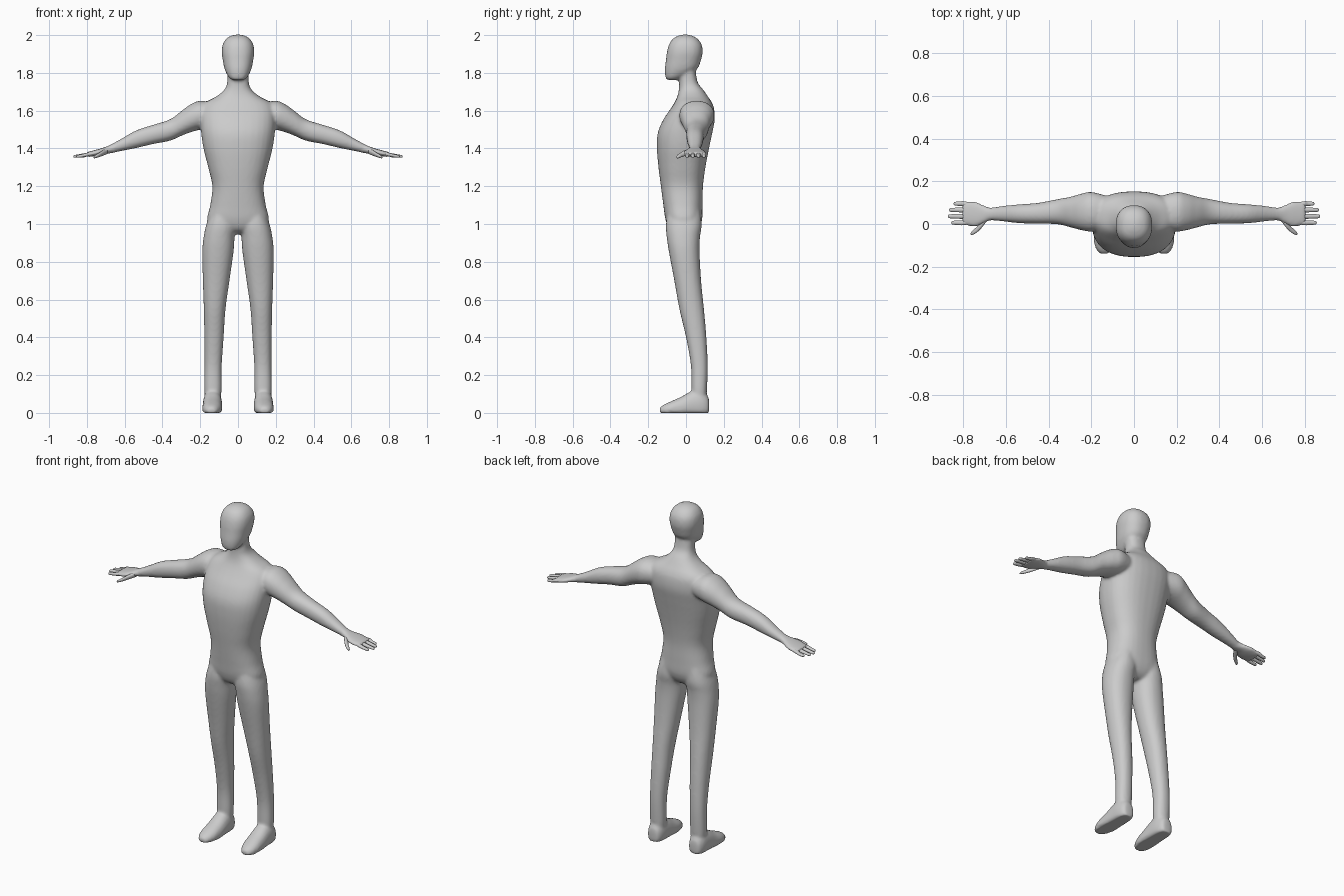
import bpy
import bmesh
from math import cos, sin, tau, copysign

default_cube = bpy.data.objects.get("Cube")
if default_cube:
    bpy.data.objects.remove(default_cube, do_unlink=True)

skin = bpy.data.materials.new("plain grey")
skin.use_nodes = True
grey = (0.6, 0.6, 0.6, 1.0)
skin.diffuse_color = grey
skin.node_tree.nodes["Principled BSDF"].inputs["Base Color"].default_value = grey


def spline(rows, steps):
    """Smoothly interpolate rows of section values along their sequence."""
    result = []
    last = len(rows) - 1
    for i in range(last):
        before, start = rows[max(i - 1, 0)], rows[i]
        end, after = rows[i + 1], rows[min(i + 2, last)]
        for step in range(steps):
            t = step / steps
            result.append([
                b + (c - a) * t / 2
                + (a - b * 2.5 + c * 2 - d / 2) * t * t
                + ((b - c) * 1.5 + (d - a) / 2) * t * t * t
                for a, b, c, d in zip(before, start, end, after)])
    result.append(list(rows[-1]))
    return result


def loft(bm, axis, rows, side=1, power=2.2, sides=32, steps=5):
    """Skin rounded sections; a row is position, then low/high bounds of both cross axes."""
    cross = [i for i in range(3) if i != axis]
    rings = []
    for position, low_u, high_u, low_v, high_v in spline(rows, steps):
        ring = []
        for k in range(sides):
            angle = tau * (k + 0.5) / sides
            u, v = (copysign(abs(w) ** (2 / power), w) for w in (cos(angle), sin(angle)))
            point = [position] * 3
            point[cross[0]] = (low_u + high_u) / 2 + u * (high_u - low_u) / 2
            point[cross[1]] = (low_v + high_v) / 2 + v * (high_v - low_v) / 2
            point[0] *= side
            point[2] = max(point[2], 0)
            ring.append(bm.verts.new(point))
        rings.append(ring)
    for lower, upper in zip(rings, rings[1:]):
        for k in range(sides):
            n = (k + 1) % sides
            bm.faces.new((lower[k], lower[n], upper[n], upper[k]))
    bm.faces.new(rings[0])
    bm.faces.new(rings[-1])


def finish(bm, name):
    """Turn the built mesh into a smooth object."""
    bmesh.ops.recalc_face_normals(bm, faces=bm.faces)
    mesh = bpy.data.meshes.new(name)
    bm.to_mesh(mesh)
    bm.free()
    mesh.materials.append(skin)
    mesh.polygons.foreach_set("use_smooth", [True] * len(mesh.polygons))
    obj = bpy.data.objects.new(name, mesh)
    bpy.context.collection.objects.link(obj)
    return obj


# Torso and neck: height, half width, front, back
torso = [
    (.945, .06, -.04, .035), (.97, .12, -.085, .065), (1.02, .163, -.108, .085),
    (1.1, .147, -.12, .088), (1.2, .136, -.133, .09), (1.3, .158, -.146, .103),
    (1.4, .183, -.154, .122), (1.48, .195, -.15, .139), (1.55, .2, -.122, .152),
    (1.61, .195, -.082, .149), (1.645, .17, -.06, .136), (1.675, .115, -.046, .116),
    (1.71, .073, -.038, .092), (1.75, .057, -.036, .062), (1.82, .056, -.035, .05),
]

# Head with a forward chin: height, half width, front, back
head = [
    (1.762, .03, -.1, -.045), (1.778, .05, -.109, -.01), (1.82, .071, -.112, .058),
    (1.87, .081, -.106, .08), (1.91, .086, -.101, .088), (1.95, .081, -.09, .083),
    (1.98, .063, -.07, .062), (1.995, .04, -.045, .037), (2.003, .012, -.018, .01),
]

# Leg: height, inner, outer, front, back
leg = [
    (1.1, .03, .13, -.09, .07), (1.0, .012, .167, -.106, .083),
    (.93, .018, .182, -.102, .074), (.85, .024, .189, -.09, .072),
    (.7, .045, .186, -.062, .08), (.55, .066, .181, -.035, .095),
    (.4, .076, .178, .0, .108), (.25, .086, .177, .026, .115),
    (.12, .087, .178, .029, .111), (.04, .095, .17, .035, .105),
]

# Foot: depth, inner, outer, bottom, top (bottom is flattened on the ground)
foot = [
    (.123, .115, .15, .015, .06), (.115, .1, .17, -.02, .09),
    (.08, .087, .183, -.03, .12), (.03, .084, .186, -.03, .115),
    (-.03, .084, .188, -.03, .083), (-.08, .089, .188, -.02, .061),
    (-.12, .104, .177, -.015, .042), (-.14, .123, .157, -.005, .026),
]

# Arm and palm: reach, front, back, bottom, top
arm = [
    (.12, -.02, .13, 1.52, 1.64), (.2, -.035, .15, 1.5, 1.652),
    (.25, -.028, .141, 1.486, 1.634), (.3, -.015, .127, 1.467, 1.598),
    (.36, -.001, .116, 1.441, 1.554), (.45, .001, .099, 1.423, 1.525),
    (.54, .004, .092, 1.402, 1.495), (.62, .013, .084, 1.386, 1.45),
    (.675, .016, .077, 1.374, 1.42), (.71, -.001, .092, 1.37, 1.405),
    (.745, -.013, .106, 1.362, 1.395), (.79, -.007, .106, 1.355, 1.383),
    (.805, -.001, .101, 1.357, 1.379),
]

# One continuous body, fused and softened
bm = bmesh.new()
loft(bm, 2, [(z, -w, w, front, back) for z, w, front, back in torso], power=2.4)
loft(bm, 2, [(z, -w, w, front, back) for z, w, front, back in head], power=2.3)
for side in (1, -1):
    loft(bm, 2, leg, side)
    loft(bm, 1, foot, side)
    loft(bm, 0, arm, side)
body = finish(bm, "body")
remesh = body.modifiers.new("fuse", 'REMESH')
remesh.mode = 'VOXEL'
remesh.voxel_size = 0.0085
remesh.use_smooth_shade = True
soften = body.modifiers.new("soften", 'SMOOTH')
soften.factor = 0.5
soften.iterations = 6


def digit(name, side, path):
    """Rounded finger through centres (reach, depth, height, radius)."""
    bm = bmesh.new()
    rows = [(x, y - r, y + r, z - r * .8, z + r * .8) for x, y, z, r in path]
    loft(bm, 0, rows, side, power=2, sides=14, steps=4)
    finish(bm, name)


# Fingers and thumbs
fingers = {"little": (.845, .095), "ring": (.866, .066),
           "middle": (.872, .036), "index": (.856, .006)}
for side, label in ((1, "left"), (-1, "right")):
    for finger, (tip, y) in fingers.items():
        digit(f"{label}_{finger}_finger", side, [
            (.765, y * .88 + .006, 1.373, .011), (.8, y, 1.367, .012),
            (tip - .03, y, 1.361, .0105), (tip - .008, y, 1.358, .009),
            (tip - .002, y, 1.357, .006), (tip, y, 1.357, .002)])
    digit(f"{label}_thumb", side, [
        (.69, .03, 1.386, .018), (.715, -.002, 1.376, .018),
        (.735, -.025, 1.366, .014), (.752, -.038, 1.358, .011),
        (.762, -.044, 1.353, .007), (.765, -.046, 1.352, .002)])
